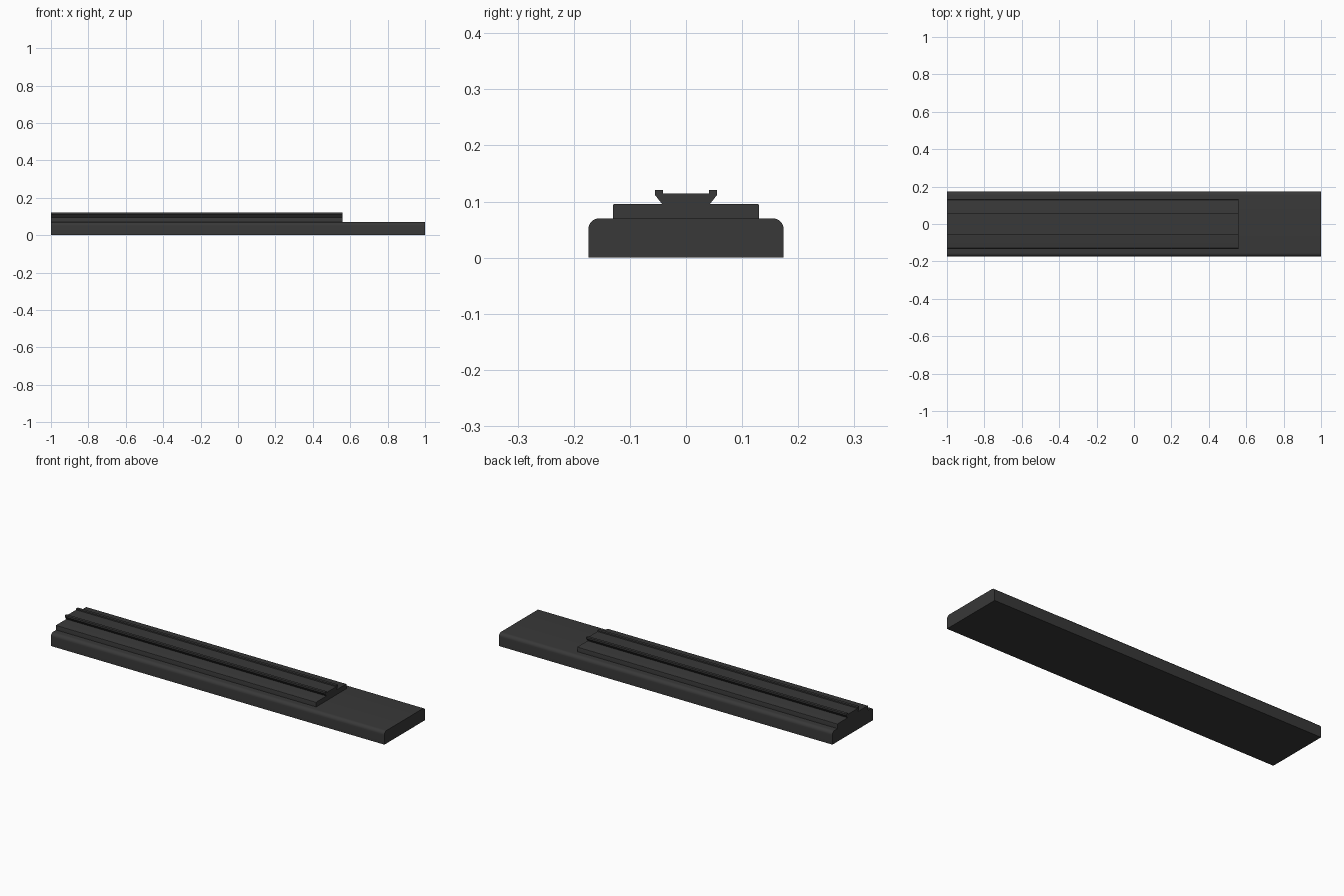
import bpy, bmesh
from math import sin, cos, pi

if "Cube" in bpy.data.objects:
    bpy.data.objects.remove(bpy.data.objects["Cube"])

dark = bpy.data.materials.new("dark_metal")
dark.diffuse_color = (0.04, 0.04, 0.04, 1)
dark.use_nodes = True
dark.node_tree.nodes["Principled BSDF"].inputs["Base Color"].default_value = dark.diffuse_color


def extrude(name, half, x0, x1):
    """Mirror a half profile of (y, z), listed bottom to top, and extrude it along x."""
    profile = half + [(-y, z) for y, z in reversed(half)]
    bm = bmesh.new()
    face = bm.faces.new([bm.verts.new((x0, y, z)) for y, z in profile])
    out = bmesh.ops.extrude_face_region(bm, geom=[face])
    moved = [v for v in out["geom"] if isinstance(v, bmesh.types.BMVert)]
    bmesh.ops.translate(bm, verts=moved, vec=(x1 - x0, 0, 0))
    bmesh.ops.recalc_face_normals(bm, faces=bm.faces)
    mesh = bpy.data.meshes.new(name)
    bm.to_mesh(mesh)
    bm.free()
    mesh.materials.append(dark)
    ob = bpy.data.objects.new(name, mesh)
    bpy.context.collection.objects.link(ob)
    bpy.context.view_layer.objects.active = ob
    ob.select_set(True)
    bpy.ops.object.shade_smooth_by_angle(angle=pi / 6)
    ob.select_set(False)
    return ob


def rounded(half_width, z0, z1, r, steps):
    """Half profile of a bar with a rounded upper edge."""
    arc = [(half_width - r + r * cos(pi / 2 * i / steps),
            z1 - r + r * sin(pi / 2 * i / steps)) for i in range(steps + 1)]
    return [(half_width, z0)] + arc


# Long base bar with rounded shoulders
extrude("base_bar", rounded(0.174, 0, 0.07, 0.019, 8), -1, 1)

# Shorter raised plate
extrude("raised_plate", rounded(0.13, 0.07, 0.096, 0.003, 3), -1, 0.56)

# Undercut rail with two raised lips
extrude("dovetail_rail", [(0.043, 0.096), (0.0555, 0.112), (0.0555, 0.121),
                          (0.041, 0.121), (0.041, 0.114)], -1, 0.56)
